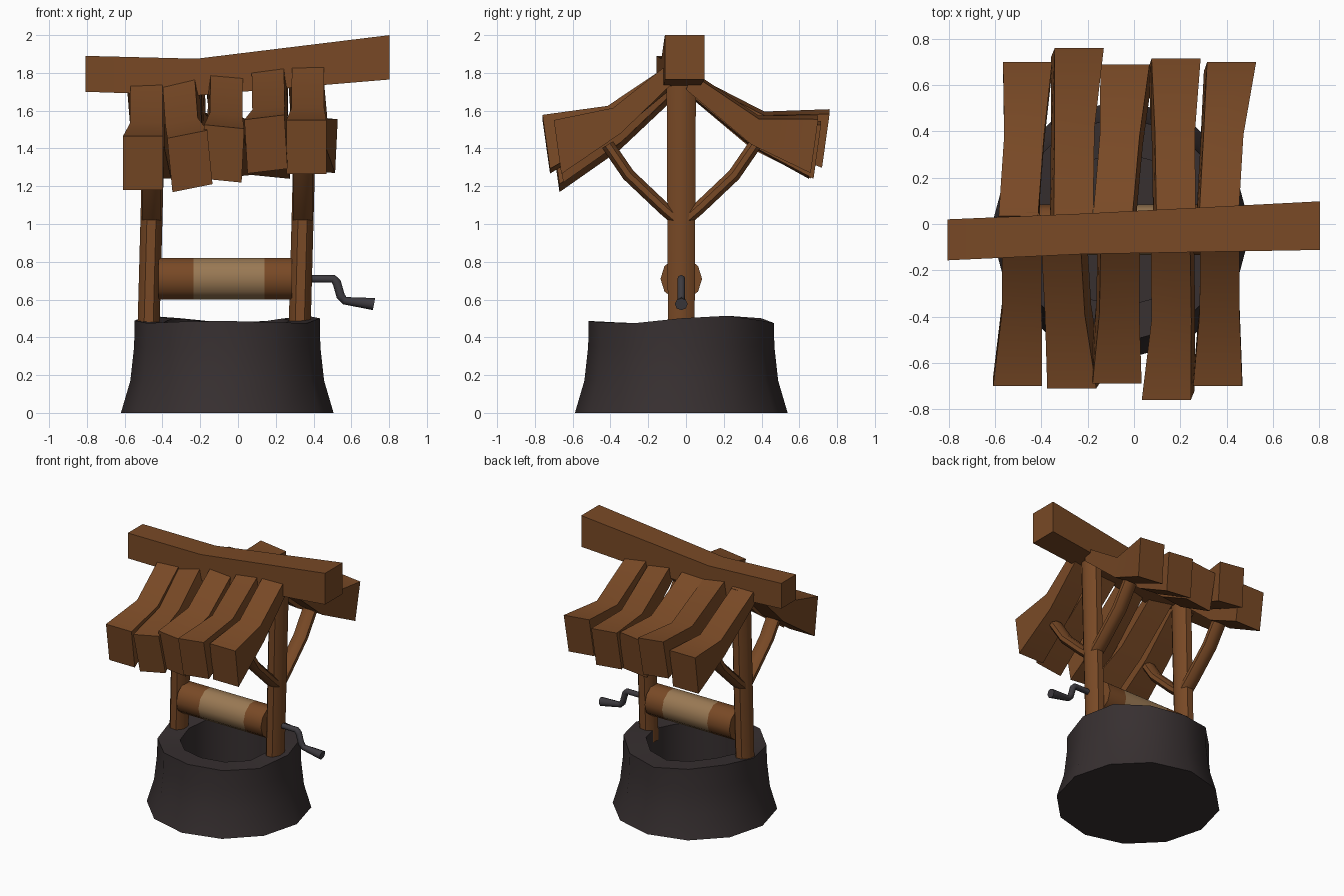
import bpy, bmesh, math
from mathutils import Vector

if "Cube" in bpy.data.objects:
    bpy.data.objects.remove(bpy.data.objects["Cube"])


def material(name, rgb):
    m = bpy.data.materials.new(name)
    m.diffuse_color = (*rgb, 1)
    m.use_nodes = True
    m.node_tree.nodes["Principled BSDF"].inputs["Base Color"].default_value = m.diffuse_color
    return m


WOOD = material("brown wood", (0.19, 0.067, 0.019))
ROPE = material("tan rope", (0.32, 0.19, 0.088))
STONE = material("dark stone", (0.038, 0.029, 0.030))
IRON = material("dark iron", (0.047, 0.043, 0.050))
CX, CY = -0.057, -0.025      # centre of the well itself


def loft(name, rings, mats, angle=45, rule=None):
    """Skin a list of equal-length point rings and cap both ends."""
    bm = bmesh.new()
    vs = [[bm.verts.new(p) for p in r] for r in rings]
    n = len(rings[0])
    for a, b in zip(vs, vs[1:]):
        for i in range(n):
            j = (i + 1) % n
            bm.faces.new((a[i], a[j], b[j], b[i]))
    bm.faces.new(vs[0])
    bm.faces.new(vs[-1])
    bmesh.ops.recalc_face_normals(bm, faces=bm.faces)
    if rule:
        for f in bm.faces:
            f.material_index = rule(f.calc_center_median())
    me = bpy.data.meshes.new(name)
    bm.to_mesh(me)
    bm.free()
    for m in mats:
        me.materials.append(m)
    ob = bpy.data.objects.new(name, me)
    bpy.context.collection.objects.link(ob)
    bpy.ops.object.select_all(action='DESELECT')
    ob.select_set(True)
    bpy.context.view_layer.objects.active = ob
    bpy.ops.object.shade_smooth_by_angle(angle=math.radians(angle))
    return ob


def ring(c, u, v, n, phase=0.0):
    """n-gon around c spanned by the half-axis vectors u and v."""
    c, u, v = Vector(c), Vector(u), Vector(v)
    return [c + u * math.cos(t) + v * math.sin(t)
            for t in (2 * math.pi * i / n + phase for i in range(n))]


# Stone wall: flared outside, slightly uneven rim, deep hole
def stone_ring(r, z, bump=0.0):
    out = []
    for i in range(12):
        t = 2 * math.pi * i / 12
        dz = bump * (0.5 + 0.5 * math.sin(3 * t + 0.3))
        if math.sin(t) < -0.3:
            dz *= 0.3
        out.append((CX + r * math.cos(t), CY + r * math.sin(t), z + dz))
    return out


loft("stone_wall", [stone_ring(0.563, 0), stone_ring(0.513, 0.17), stone_ring(0.493, 0.35),
                    stone_ring(0.49, 0.475, 0.04), stone_ring(0.335, 0.47, 0.03),
                    stone_ring(0.335, 0.04)], [STONE])

# Posts, leaning slightly to the right
for side, xb, xt in (("left", -0.475, -0.44), ("right", 0.325, 0.36)):
    rings = []
    for z, k in ((0.40, 0), (1.05, 0.5), (1.76, 1)):
        rings.append(ring((xb + (xt - xb) * k, CY, z), (0.063, 0, 0),
                          (0, 0.076 + 0.008 * k, 0), 8, math.pi / 8))
    loft(side + "_post", rings, [WOOD], 50)
    # Bent braces on the front and back of each post
    xc = (xb + xt) / 2
    for tag, s in (("front", -1), ("back", 1)):
        path = [(0.02, 1.02), (0.09, 1.08), (0.28, 1.26), (0.39, 1.42)]
        dirs = [(0.7, 0.7), (0.7, 0.7), (0.64, 0.77), (0.52, 0.85)]
        rings = [ring((xc, CY + s * y, z), (0.055, 0, 0),
                      (0, -s * d[1] * 0.037, d[0] * 0.037), 8, math.pi / 8)
                 for (y, z), d in zip(path, dirs)]
        loft(side + "_" + tag + "_brace", rings, [WOOD], 50)

# Winding drum with the rope in the middle
loft("winding_drum", [ring((x, CY, 0.71), (0, 0.11, 0), (0, 0, 0.115), 10)
                      for x in (-0.42, -0.235, 0.14, 0.285)], [WOOD, ROPE], 45,
     lambda c: 1 if -0.235 < c.x < 0.14 else 0)

# Crank handle: shaft, arm and flared grip
loft("crank_handle", [
    ring((0.36, CY, 0.71), (0, 0.02, 0), (0, 0, 0.02), 8),
    ring((0.505, CY, 0.71), (0, 0.021, 0), (0.008, 0, 0.02), 8),
    ring((0.523, CY, 0.69), (0, 0.021, 0), (0.02, 0, 0.012), 8),
    ring((0.543, CY, 0.62), (0, 0.021, 0), (0.02, 0, 0.012), 8),
    ring((0.565, CY, 0.594), (0, 0.021, 0), (0.008, 0, 0.019), 8),
    ring((0.72, CY, 0.576), (0, 0.034, 0), (0.006, 0, 0.032), 8)], [IRON], 50)

# Ridge beam: square log that rises and thickens to the right
beam = []
for x, y0, y1, z0, z1 in ((-0.807, -0.157, 0.02, 1.70, 1.89),
                          (-0.22, -0.13, 0.045, 1.68, 1.875),
                          (0.803, -0.112, 0.098, 1.765, 2.0)):
    beam.append([(x, y0, z0), (x, y1, z0), (x, y1, z1), (x, y0, z1)])
loft("ridge_beam", beam, [WOOD])

# Roof planks: bent slabs, (distance, z) of the top and bottom at three stations
PROFILE = [((0.035, 1.82), (0.0, 1.74), 0.085),
           ((0.385, 1.535), (0.345, 1.40), 0.086),
           ((0.70, 1.465), (0.66, 1.18), 0.106)]
# side, x at top / bend / end, rise at top / bend / end, extra length, roll
PLANKS = [
    (-1, -0.485, -0.485, -0.503, 0.0, 0.0, 0.0, 0.0, 0.0),
    (-1, -0.305, -0.285, -0.255, 0.0, 0.01, 0.01, 0.01, 0.2),
    (-1, -0.065, -0.07, -0.08, 0.03, 0.045, 0.05, -0.01, -0.1),
    (-1, 0.165, 0.17, 0.148, 0.05, 0.08, 0.10, 0.06, 0.12),
    (-1, 0.37, 0.37, 0.362, 0.075, 0.08, 0.085, 0.0, 0.0),
    (1, -0.50, -0.475, -0.46, -0.05, 0.0, 0.06, 0.0, 0.0),
    (1, -0.27, -0.265, -0.245, -0.04, 0.05, 0.13, 0.06, -0.12),
    (1, -0.085, -0.055, -0.032, -0.04, 0.02, 0.07, -0.01, 0.1),
    (1, 0.175, 0.17, 0.175, -0.03, 0.02, 0.07, 0.015, -0.1),
    (1, 0.36, 0.38, 0.415, -0.02, 0.03, 0.10, 0.0, -0.1),
]
for k, (s, xa, xb, xc, ra, rb, rc, extra, roll) in enumerate(PLANKS):
    rings = []
    for (top, bot, w), x, rise, t in zip(PROFILE, (xa, xb, xc), (ra, rb, rc), (0, 0.5, 1)):
        pts = []
        for (d, z), e in ((top, -1), (top, 1), (bot, 1), (bot, -1)):
            # rolling leans the slab sideways as well as lifting one edge
            lean = -roll * 0.07 * (1 if z == top[1] else -1)
            pts.append((x + e * w + lean, s * (d + extra * t),
                        z + rise + e * w * roll))
        rings.append(pts)
    loft(("front" if s < 0 else "back") + "_roof_plank_%d" % (k % 5 + 1), rings, [WOOD], 50)
